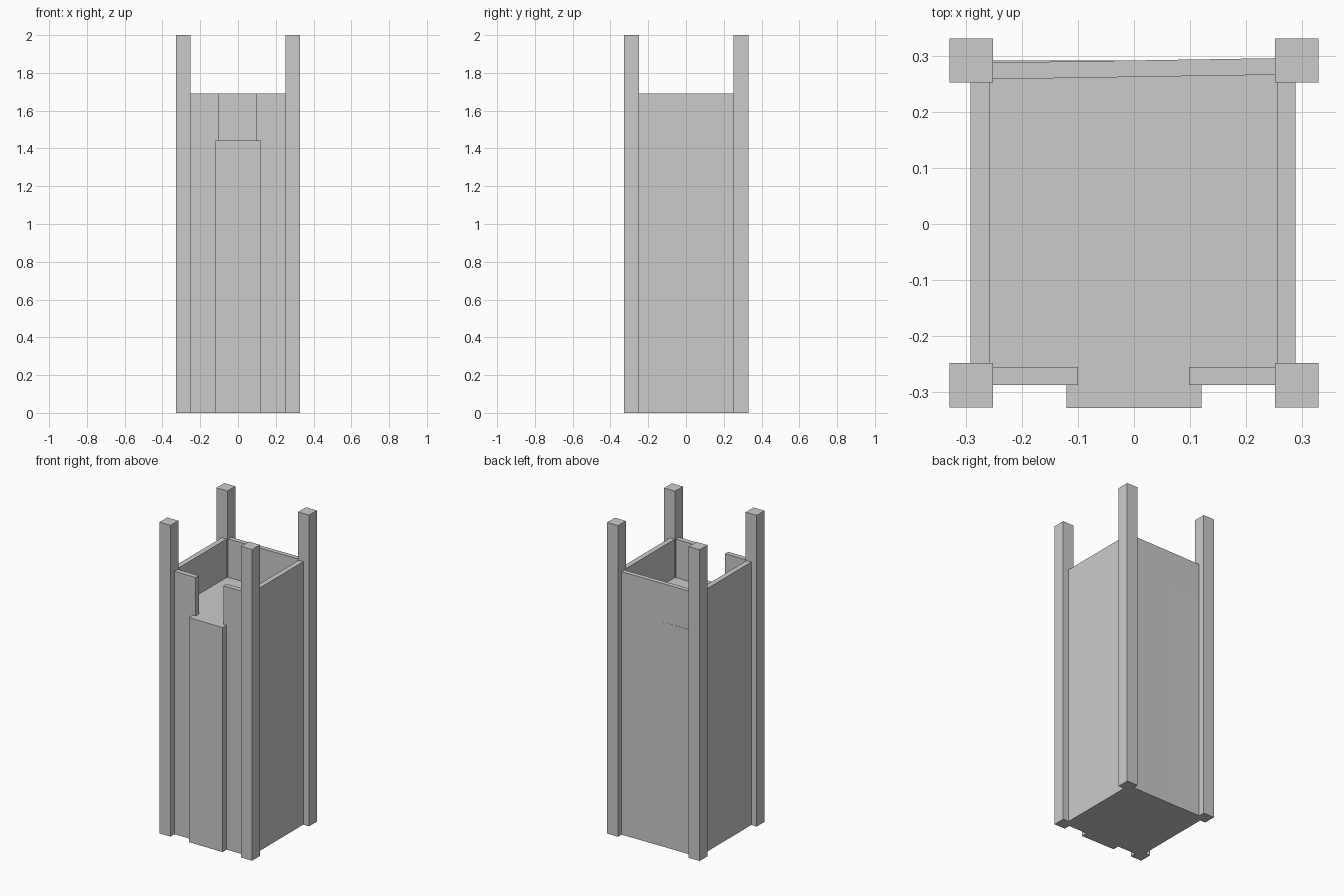
import bpy
import bmesh

cube = bpy.data.objects.get("Cube")
if cube:
    bpy.data.objects.remove(cube, do_unlink=True)

grey = bpy.data.materials.new("plain grey")
grey.use_nodes = True
GREY = (0.6, 0.6, 0.6, 1)
grey.diffuse_color = GREY
grey.node_tree.nodes["Principled BSDF"].inputs["Base Color"].default_value = GREY


def prism(name, outline, height):
    """Extrude a plan outline upwards from the ground."""
    bm = bmesh.new()
    base = bm.faces.new([bm.verts.new((x, y, 0)) for x, y in outline])
    top = bmesh.ops.extrude_face_region(bm, geom=[base])["geom"]
    verts = [v for v in top if isinstance(v, bmesh.types.BMVert)]
    bmesh.ops.translate(bm, verts=verts, vec=(0, 0, height))
    bmesh.ops.recalc_face_normals(bm, faces=bm.faces)
    mesh = bpy.data.meshes.new(name)
    bm.to_mesh(mesh)
    bm.free()
    mesh.materials.append(grey)
    obj = bpy.data.objects.new(name, mesh)
    bpy.context.collection.objects.link(obj)


def block(name, x0, x1, y0, y1, height):
    prism(name, [(x0, y0), (x1, y0), (x1, y1), (x0, y1)], height)


POST, WALL, FLOOR = 2.0, 1.69, 1.443

# Corner posts
for side, x in (("right", -0.29), ("left", 0.29)):
    for end, y in (("front", -0.2875), ("back", 0.2915)):
        block(f"{end}_{side}_post", x - 0.039, x + 0.039, y - 0.0395, y + 0.0395, POST)

# Side walls
block("right_wall", -0.291, -0.257, -0.255, 0.26, WALL)
block("left_wall", 0.255, 0.288, -0.255, 0.26, WALL)

# Front walls either side of the entrance
block("front_right_wall", -0.26, -0.1, -0.287, -0.255, WALL)
block("front_left_wall", 0.098, 0.26, -0.287, -0.255, WALL)

# Back wall, set slightly askew
prism("back_wall", [(-0.255, 0.258), (0.255, 0.266), (0.255, 0.2955), (-0.255, 0.2875)], WALL)

# Solid core: its top is the floor, its front tongue the entrance panel
prism("core_and_entrance_panel",
      [(-0.12, -0.328), (0.12, -0.328), (0.12, -0.27), (0.265, -0.27),
       (0.265, 0.291), (-0.265, 0.291), (-0.265, -0.27), (-0.12, -0.27)], FLOOR)
